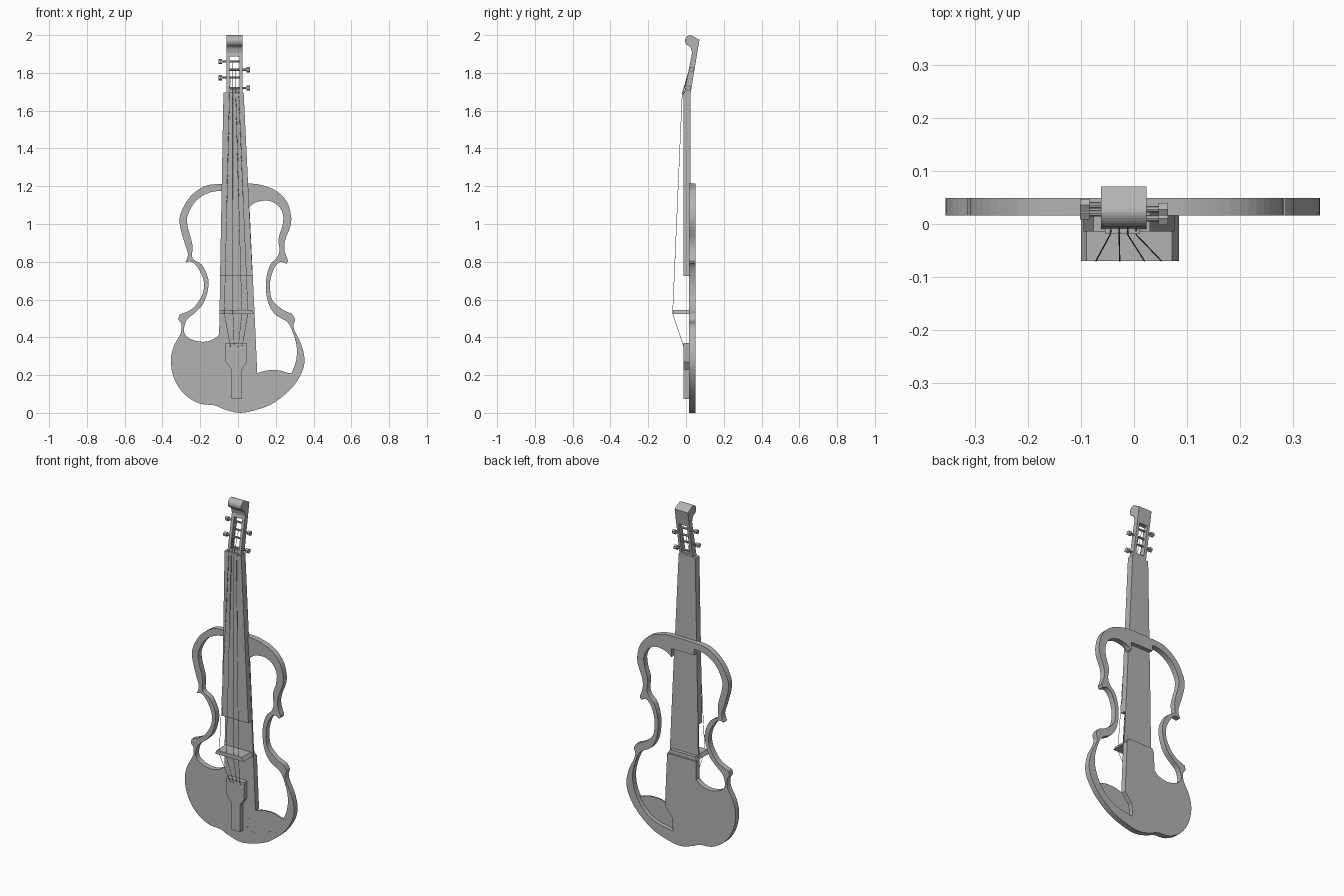
import bpy
import bmesh
from mathutils import Vector

cube = bpy.data.objects.get("Cube")
if cube:
    bpy.data.objects.remove(cube, do_unlink=True)

grey = bpy.data.materials.new("plain_grey")
grey.use_nodes = True
grey.diffuse_color = (0.45, 0.45, 0.45, 1)
grey.node_tree.nodes["Principled BSDF"].inputs["Base Color"].default_value = grey.diffuse_color


def finish(name, bm):
    """Turn a bmesh into a named grey object."""
    bmesh.ops.recalc_face_normals(bm, faces=bm.faces)
    mesh = bpy.data.meshes.new(name)
    bm.to_mesh(mesh)
    bm.free()
    mesh.materials.append(grey)
    obj = bpy.data.objects.new(name, mesh)
    bpy.context.collection.objects.link(obj)
    return obj


def prism(name, loops, low, high, axis="y"):
    """Fill closed loops (later loops are holes) and extrude along an axis."""
    bm = bmesh.new()
    for loop in loops:
        if axis == "y":
            points = [(a, low, b) for a, b in loop]
        else:
            points = [(low, a, b) for a, b in loop]
        verts = [bm.verts.new(p) for p in points]
        for i, v in enumerate(verts):
            bm.edges.new((verts[i - 1], v))
    depth = Vector((0, high - low, 0)) if axis == "y" else Vector((high - low, 0, 0))
    bmesh.ops.triangle_fill(bm, edges=bm.edges[:], use_beauty=True, normal=depth.normalized())
    region = bmesh.ops.extrude_face_region(bm, geom=bm.faces[:])
    moved = [g for g in region["geom"] if isinstance(g, bmesh.types.BMVert)]
    bmesh.ops.translate(bm, verts=moved, vec=depth)
    return finish(name, bm)


def box(name, low, high):
    (x, y, z), (u, v, w) = low, high
    return prism(name, [[(x, z), (u, z), (u, w), (x, w)]], y, v)


def rod(name, start, end, radius, sides=8):
    start, end = Vector(start), Vector(end)
    axis = end - start
    bm = bmesh.new()
    bmesh.ops.create_cone(bm, cap_ends=True, segments=sides, radius1=radius,
                          radius2=radius, depth=axis.length)
    bm.transform(axis.to_track_quat("Z", "Y").to_matrix().to_4x4())
    bmesh.ops.translate(bm, verts=bm.verts, vec=(start + end) / 2)
    return finish(name, bm)


def smooth(points, steps=4):
    """Open smooth curve through points given in hundredths; omits the last point."""
    pts = [Vector(p) / 100 for p in points]
    pts = [pts[0]] + pts + [pts[-1]]
    out = []
    for a, b, c, d in zip(pts, pts[1:], pts[2:], pts[3:]):
        for s in range(steps):
            t = s / steps
            p = b + (c - a) * t / 2 + (a * 2 - b * 5 + c * 4 - d) * t * t / 2
            p += (b * 3 - a - c * 3 + d) * t ** 3 / 2
            out.append(tuple(p))
    return out


# Body frame outline, in arcs that meet at the pointed corners
upper_bout = [(26.5, 80.5), (24.6, 86.5), (25.1, 92), (27.8, 99), (28, 105), (25.7, 112),
              (20, 117.7), (12.4, 120.6), (5.5, 121.4), (-8.7, 121.2), (-17.7, 120),
              (-25.7, 114), (-30.4, 105.5), (-30.7, 99), (-28.3, 90), (-26.5, 84), (-27.8, 79.7)]
right_waist = [(-27.8, 79.7), (-24.5, 80), (-21.4, 77), (-18.3, 70.6), (-18.5, 63.7),
               (-22, 57.4), (-25.7, 54.2), (-31, 52)]
lower_bout = [(-31, 52), (-31.5, 49.5), (-29.9, 46.8), (-30.4, 42), (-34.1, 35), (-35.6, 27),
              (-33.6, 17.7), (-28.3, 9.8), (-20.4, 5), (-12.4, 4), (-7, 1.8), (1, 0),
              (10.3, 1.8), (19.3, 5.5), (28.3, 13), (33.6, 21), (35.2, 28), (33.6, 36),
              (30.4, 42.6), (29.4, 46.3), (30.2, 49.5), (28.5, 52.5)]
left_waist = [(28.5, 52.5), (23.5, 54.8), (18.3, 59.5), (17, 65), (17.2, 70.6), (19.3, 77),
              (22.5, 80), (25.5, 79), (26.5, 80.5)]
outline = smooth(upper_bout) + smooth(right_waist) + smooth(lower_bout) + smooth(left_waist)

# Opening in the frame, crossed by the thin centre strip
right_hole = [(-8.7, 117.5), (-15, 116.7), (-22, 112.5), (-26.5, 105), (-26.7, 99), (-24.1, 89),
              (-24.1, 82), (-19.3, 78.6), (-15.9, 71.7), (-15.9, 65.3), (-18.3, 58),
              (-22.5, 53.2), (-27.2, 49), (-28.6, 43), (-25.7, 39.4), (-18.8, 37.6),
              (-13, 39), (-10, 41.5)]
left_hole = [(5, 7.5), (17, 10), (25, 16), (30, 25), (31.2, 33.6), (29.4, 41.5), (26.2, 48),
             (19.8, 52), (16.1, 58), (14.8, 65.3), (15.1, 72), (17.2, 78.6), (20.4, 82),
             (22, 86), (21.4, 92), (23.5, 99), (23.8, 105), (20.9, 110), (15.6, 112.4),
             (9.3, 111.4), (6.3, 109)]
opening = smooth(right_hole) + [(-0.1, 0.415), (-0.098, 0.52), (0.088, 0.52), (0.102, 0.21),
                                (0.055, 0.15)] + smooth(left_hole) + [(0.06, 1.09), (0.058, 1.14),
                                                                      (-0.087, 1.14)]
prism("body_frame", [outline, opening], 0.016, 0.049)
prism("centre_strip", [[(-0.098, 0.52), (0.088, 0.52), (0.058, 1.15), (-0.087, 1.15)]],
      0.016, 0.025)
panel = smooth([(10, 21), (15.6, 22.5), (22, 22.5), (27.8, 21), (30, 24)])
panel += [(0.3, 0.22), (0.26, 0.15), (0.17, 0.09), (0.05, 0.07), (0.05, 0.15)]
prism("lower_panel", [panel], 0.0165, 0.025)

# Neck with fingerboard, nut, bridge and tailpiece
prism("fingerboard", [[(-0.095, 0.725), (0.077, 0.725), (0.03, 1.695), (-0.077, 1.695)]],
      -0.014, 0.025)
box("nut", (-0.055, -0.019, 1.685), (0.01, -0.008, 1.7))
prism("bridge", [[(-0.1, 0.523), (0.085, 0.523), (0.072, 0.545), (-0.09, 0.545)]], -0.07, 0.045)
prism("tailpiece", [[(-0.066, 0.37), (-0.066, 0.27), (-0.035, 0.23), (-0.035, 0.073),
                     (0.02, 0.073), (0.02, 0.23), (0.048, 0.27), (0.048, 0.37)]], -0.012, 0.018)

# Head with a curled top and an open peg box
head = prism("head", [[(-0.01, 1.69), (0.024, 1.69), (0.071, 1.975)]
                      + smooth([(4.5, 199), (2.2, 200), (0.2, 199), (-0.6, 197), (0.2, 195),
                                (1.6, 194.2), (2.6, 193), (3.3, 190)])],
             -0.062, 0.024, "x")
cutter = box("peg_box_cutter", (-0.045, -0.1, 1.715), (0.008, 0.2, 1.886))
cutter.hide_render = True
cutter.hide_viewport = True
cut = head.modifiers.new("peg_box", "BOOLEAN")
cut.operation = "DIFFERENCE"
cut.solver = "EXACT"
cut.object = cutter

# Pegs and strings, listed from the instrument's right to its left
MIDDLE = -0.019
STRINGS = [(-0.045, -0.072, -0.04, 1.775), (-0.028, -0.027, -0.02, 1.86),
           (-0.012, 0.02, 0.002, 1.817), (0.004, 0.052, 0.022, 1.72)]
for i, (nut_x, bridge_x, tail_x, peg_z) in enumerate(STRINGS, 1):
    side = -1 if i < 3 else 1
    y = 0.007 + (peg_z - 1.7) * 0.178
    rod(f"peg_shaft_{i}", (MIDDLE - side * 0.04, y, peg_z), (MIDDLE + side * 0.07, y, peg_z), 0.006)
    rod(f"peg_head_{i}", (MIDDLE + side * 0.065, y, peg_z), (MIDDLE + side * 0.083, y, peg_z),
        0.014, 6)
    wound_x = max(-0.04, min(0.004, nut_x))
    path = [(wound_x, y - 0.006, peg_z), (nut_x, -0.02, 1.692), (bridge_x, -0.07, 0.545),
            (bridge_x, -0.07, 0.525), (tail_x, -0.012, 0.35)]
    for j, (a, b) in enumerate(zip(path, path[1:]), 1):
        rod(f"string_{i}_part_{j}", a, b, 0.0013, 5)
